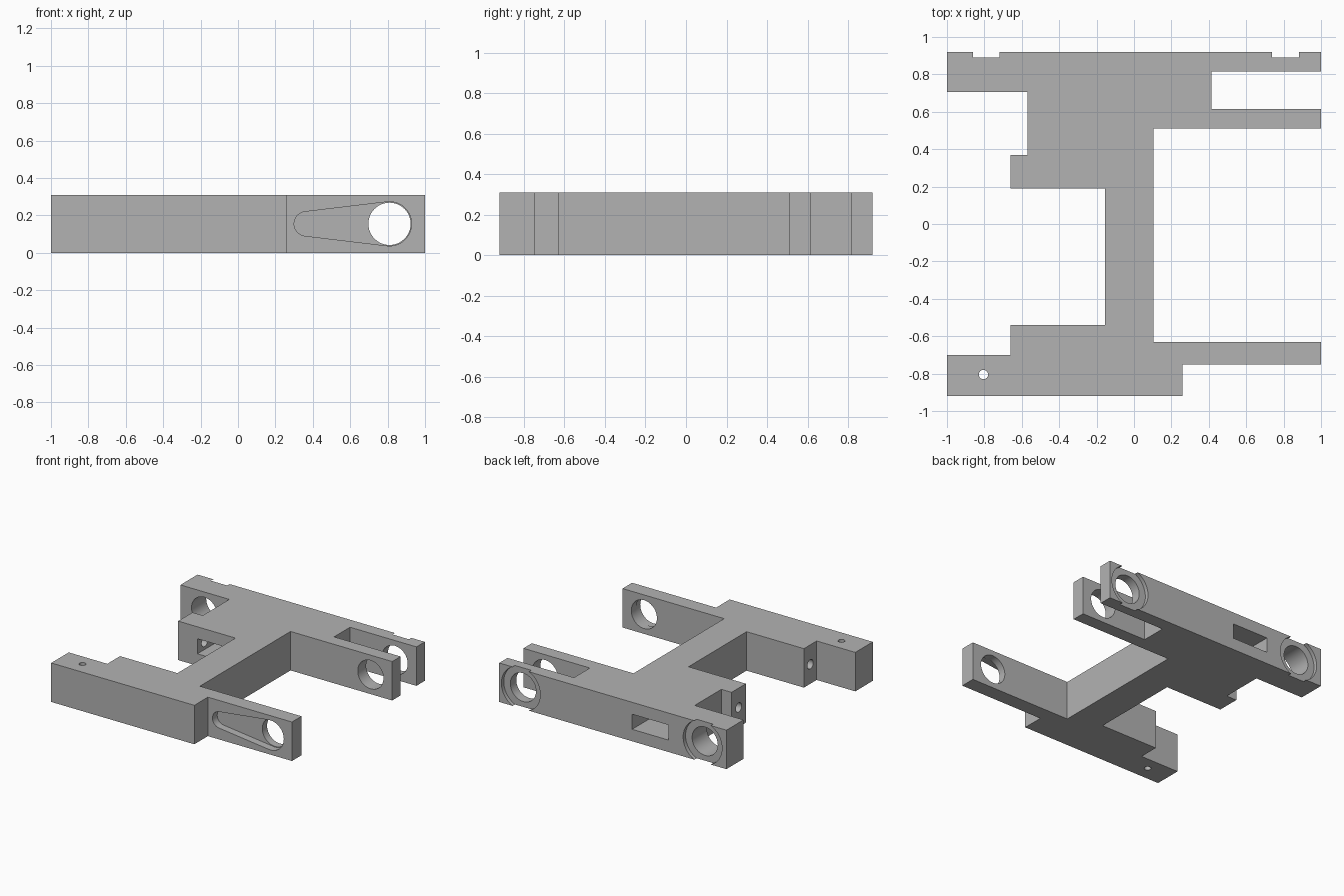
import bpy, bmesh
from math import asin, cos, sin, pi
from mathutils import Vector

if "Cube" in bpy.data.objects:
    bpy.data.objects.remove(bpy.data.objects["Cube"])

HEIGHT = 0.31
MID = HEIGHT / 2

grey = bpy.data.materials.new("plain grey")
grey.use_nodes = True
grey.diffuse_color = (0.45, 0.45, 0.45, 1)
grey.node_tree.nodes["Principled BSDF"].inputs["Base Color"].default_value = grey.diffuse_color


def prism(name, points, axis, start, end):
    """Extrude a 2D profile along an axis from start to end."""
    place = {"x": lambda a, b, d: (d, a, b),
             "y": lambda a, b, d: (a, d, b),
             "z": lambda a, b, d: (a, b, d)}[axis]
    bm = bmesh.new()
    face = bm.faces.new([bm.verts.new(place(a, b, start)) for a, b in points])
    grown = bmesh.ops.extrude_face_region(bm, geom=[face])["geom"]
    move = Vector(place(0, 0, end - start))
    bmesh.ops.translate(bm, vec=move, verts=[v for v in grown if isinstance(v, bmesh.types.BMVert)])
    bmesh.ops.recalc_face_normals(bm, faces=bm.faces)
    mesh = bpy.data.meshes.new(name)
    bm.to_mesh(mesh)
    bm.free()
    mesh.materials.append(grey)
    obj = bpy.data.objects.new(name, mesh)
    bpy.context.collection.objects.link(obj)
    return obj


def arc(cx, cy, r, a0, a1, steps):
    return [(cx + r * cos(a0 + (a1 - a0) * i / steps),
             cy + r * sin(a0 + (a1 - a0) * i / steps)) for i in range(steps + 1)]


def circle(cx, cy, r, steps=48):
    return arc(cx, cy, r, 0, 2 * pi, steps)[:-1]


def cut(name, points, axis, start, end):
    """Subtract a prism from the frame."""
    cutter = prism(name, points, axis, start, end)
    cutter.hide_render = True
    mod = frame.modifiers.new(name, "BOOLEAN")
    mod.operation = "DIFFERENCE"
    mod.solver = "EXACT"
    mod.object = cutter
    bpy.ops.object.modifier_apply(modifier=mod.name)
    bpy.data.objects.remove(cutter)


# Frame plan: spine, front block and arm, back block and forked arms
outline = [
    (-1, -0.92), (0.26, -0.92), (0.26, -0.75), (1, -0.75), (1, -0.63), (0.105, -0.63),
    (0.105, 0.51), (1, 0.51), (1, 0.615), (0.415, 0.615), (0.415, 0.815), (1, 0.815),
    (1, 0.92), (-1, 0.92), (-1, 0.705), (-0.57, 0.705), (-0.57, 0.37), (-0.66, 0.37),
    (-0.66, 0.19), (-0.155, 0.19), (-0.155, -0.54), (-0.66, -0.54), (-0.66, -0.7), (-1, -0.7)]
frame = prism("bracket_frame", outline, "z", 0, HEIGHT)
bpy.context.view_layer.objects.active = frame
frame.select_set(True)

# Round recesses on the back face
for x in (-0.79, 0.81):
    cut("back_recess", circle(x, MID, 0.171, 64), "y", 0.89, 1)

# Tapered pocket on the front arm
small, big, x0, x1 = 0.065, 0.118, 0.365, 0.81
lean = pi / 2 + asin((big - small) / (x1 - x0))
pocket = arc(x0, MID, small, lean, 2 * pi - lean, 16) + arc(x1, MID, big, -lean, lean, 32)
cut("tapered_pocket", pocket, "y", -0.8, -0.69)

# Large bores through the arms and the back block
cut("arm_bore", circle(0.81, MID, 0.113), "y", -0.85, 1)
cut("block_bore", circle(-0.79, MID, 0.113), "y", 0.6, 1)

# Rectangular slot through the back block
cut("slot", [(-0.49, 0.095), (-0.17, 0.095), (-0.17, 0.215), (-0.49, 0.215)], "y", 0.1, 1)

# Small side holes and the vertical pin hole
cut("back_side_hole", circle(0.28, MID, 0.037, 24), "x", -0.8, -0.4)
cut("front_side_hole", circle(-0.62, MID, 0.037, 24), "x", -0.8, -0.4)
cut("pin_hole", circle(-0.805, -0.805, 0.025, 24), "z", -0.1, 0.5)

bpy.ops.object.shade_smooth_by_angle(angle=pi / 6)
